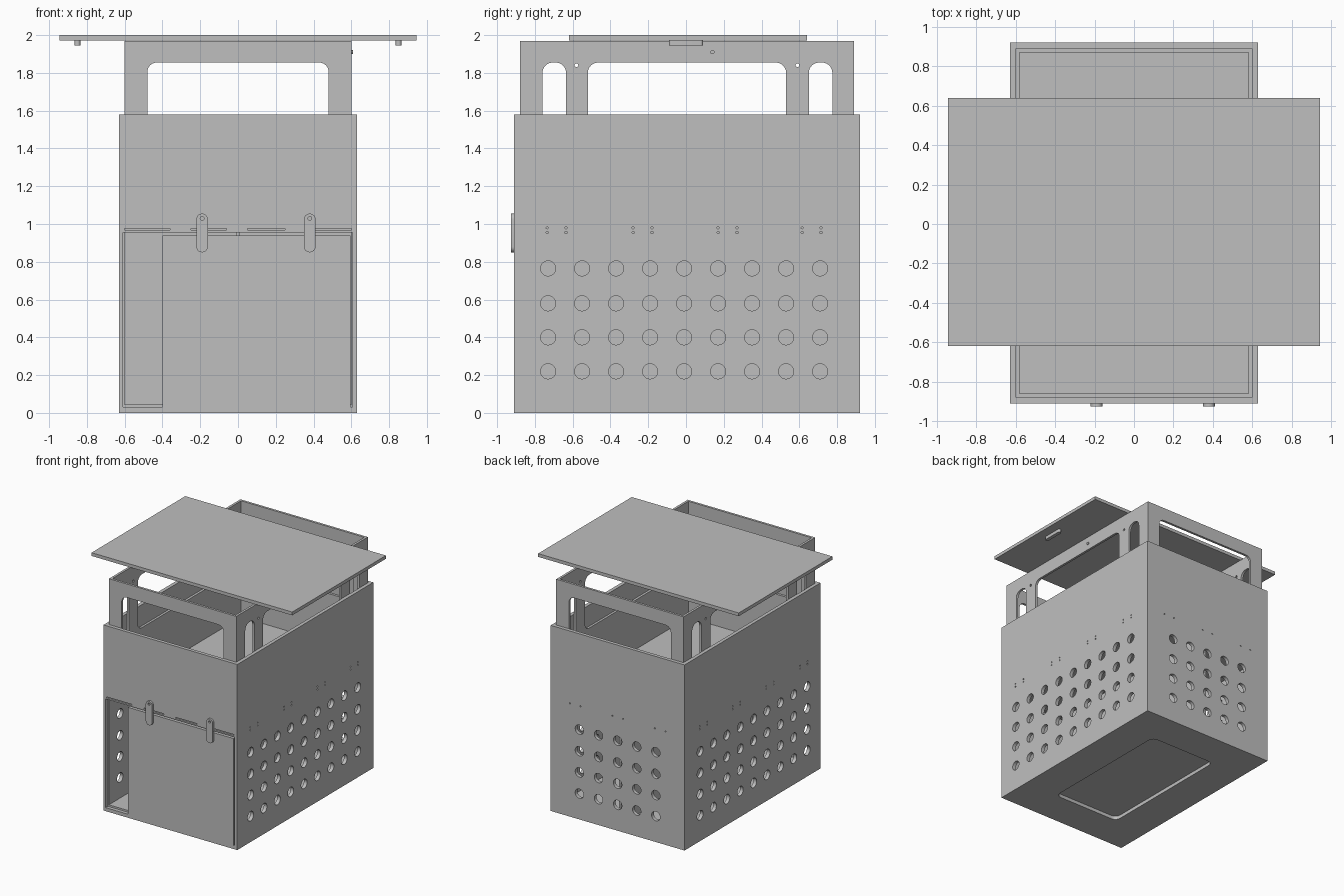
import bpy
from math import pi, cos, sin
from mathutils import Matrix, Vector

old = bpy.data.objects.get("Cube")
if old:
    bpy.data.objects.remove(old, do_unlink=True)

gray = bpy.data.materials.new("plain_gray")
gray.use_nodes = True
gray.diffuse_color = (0.52, 0.52, 0.52, 1)
gray.node_tree.nodes["Principled BSDF"].inputs["Base Color"].default_value = (0.52, 0.52, 0.52, 1)

# Directions of a sheet's width, height and thickness
PLANES = {"front": ("X", "Z", "Y"), "side": ("Y", "Z", "X"), "flat": ("X", "Y", "Z")}
AXIS = {"X": Vector((1, 0, 0)), "Y": Vector((0, 1, 0)), "Z": Vector((0, 0, 1))}


def rect(u0, u1, v0, v1, r=0.0, steps=6):
    """Rectangle outline, with rounded corners when r is set."""
    if r == 0:
        return [(u0, v0), (u1, v0), (u1, v1), (u0, v1)]
    pts = []
    corners = [(u1 - r, v1 - r), (u0 + r, v1 - r), (u0 + r, v0 + r), (u1 - r, v0 + r)]
    for i, (cu, cv) in enumerate(corners):
        for k in range(steps + 1):
            a = (i + k / steps) * pi / 2
            pts.append((cu + r * cos(a), cv + r * sin(a)))
    return pts


def circle(u, v, r, n=24):
    return [(u + r * cos(2 * pi * k / n), v + r * sin(2 * pi * k / n)) for k in range(n)]


def sheet(name, plane, d0, d1, loops):
    """Flat sheet cut from a profile; loops after the first are holes."""
    curve = bpy.data.curves.new(name, "CURVE")
    curve.dimensions = "2D"
    curve.fill_mode = "BOTH"
    curve.extrude = (d1 - d0) / 2
    for pts in loops:
        sp = curve.splines.new("POLY")
        sp.points.add(len(pts) - 1)
        for p, (u, v) in zip(sp.points, pts):
            p.co = (u, v, 0, 1)
        sp.use_cyclic_u = True
    tmp = bpy.data.objects.new(name + "_profile", curve)
    bpy.context.collection.objects.link(tmp)
    bpy.context.view_layer.update()
    graph = bpy.context.evaluated_depsgraph_get()
    mesh = bpy.data.meshes.new_from_object(tmp.evaluated_get(graph))
    bpy.data.objects.remove(tmp, do_unlink=True)

    u, v, w = (AXIS[a] for a in PLANES[plane])
    m = Matrix((u, v, w)).transposed().to_4x4()
    m.translation = w * (d0 + d1) / 2
    mesh.transform(m)
    if m.determinant() < 0:
        mesh.flip_normals()
    mesh.materials.clear()
    mesh.materials.append(gray)
    ob = bpy.data.objects.new(name, mesh)
    bpy.context.collection.objects.link(ob)
    bpy.ops.object.select_all(action="DESELECT")
    ob.select_set(True)
    bpy.context.view_layer.objects.active = ob
    bpy.ops.object.shade_smooth_by_angle()
    return ob


W, Y0, Y1, TOP, T = 0.63, -0.91, 0.92, 1.58, 0.03
ROWS = (0.22, 0.40, 0.58, 0.765)

# Outer box: side walls with vent holes and small joint holes
side_vents = [circle(-0.73 + 0.18 * i, z, 0.04) for i in range(9) for z in ROWS]
joint_holes = [circle(y, z, 0.006, 8) for z in (0.955, 0.98)
               for c in (-0.685, -0.23, 0.22, 0.665) for y in (c - 0.05, c + 0.05)]
for s, label in ((-1, "right"), (1, "left")):
    a, b = sorted((s * W, s * (W - T)))
    sheet(label + "_wall", "side", a, b,
          [rect(Y0 + T, Y1 - T, 0, TOP)] + side_vents + joint_holes)

# Back wall
back_vents = [circle(0.18 * i, z, 0.04) for i in range(-2, 3) for z in ROWS]
back_joints = [circle(c + d, 0.965, 0.006, 8) for c in (-0.4, 0, 0.4) for d in (-0.05, 0.05)]
sheet("back_wall", "front", Y1 - T, Y1, [rect(-W, W, 0, TOP)] + back_vents + back_joints)

# Front wall: doorway on one side, door separated by narrow gaps
doorway = [(-0.61, 0.03), (-0.40, 0.03), (-0.40, 0.94), (0.595, 0.94),
           (0.595, 0.03), (0.605, 0.03), (0.605, 0.955), (-0.61, 0.955)]
tab_slots = [rect(a, b, 0.967, 0.975)
             for a, b in ((-0.6, -0.36), (-0.25, -0.06), (0.05, 0.25), (0.38, 0.6))]
sheet("front_wall", "front", Y0, Y0 + T, [rect(-W, W, 0, TOP), doorway] + tab_slots)

# Turning latches over the door
for x, label in ((-0.19, "right"), (0.38, "left")):
    sheet(label + "_latch", "front", Y0 - 0.017, Y0,
          [rect(x - 0.03, x + 0.03, 0.85, 1.055, 0.029), circle(x, 1.03, 0.01, 12)])

# Base with rounded cutout, inner floor, shelf and divider
inner = rect(-W + T, W - T, Y0 + T, Y1 - T)
sheet("base", "flat", 0, T, [inner, rect(-0.315, 0.315, -0.60, 0.61, 0.05)])
sheet("inner_floor", "flat", T, T + 0.015, [inner])
sheet("shelf", "flat", 0.96, 0.98, [inner])
sheet("divider", "side", -0.01, 0.01, [rect(Y0 + T, Y1 - T, T + 0.015, 0.96)])

# Inner upper frame with rounded openings
FX, FY0, FY1, FZ, FT = 0.6, -0.88, 0.89, 1.97, 0.02
LOW, HIGH = 1.4, 1.855
side_windows = [rect(-0.76, -0.635, LOW, HIGH, 0.055),
                rect(-0.52, 0.53, LOW, HIGH, 0.055),
                rect(0.65, 0.775, LOW, HIGH, 0.055)]
bolt_holes = [circle(-0.58, 1.84, 0.01, 12), circle(0.59, 1.84, 0.01, 12)]
for s, label in ((-1, "right"), (1, "left")):
    a, b = sorted((s * FX, s * (FX - FT)))
    sheet(label + "_frame", "side", a, b,
          [rect(FY0 + FT, FY1 - FT, 0.98, FZ)] + side_windows + bolt_holes)
for y, label in ((FY0, "front"), (FY1 - FT, "back")):
    sheet(label + "_frame", "front", y, y + FT,
          [rect(-FX, FX, 0.98, FZ), rect(-0.48, 0.48, LOW, HIGH, 0.05)])
sheet("frame_knob", "side", FX, FX + 0.008, [circle(0.14, 1.91, 0.011, 12)])

# Table-like lid with a grip bar under each end
sheet("lid", "flat", 1.972, 2.0, [rect(-0.945, 0.945, -0.62, 0.64)])
for x, label in ((-0.85, "right"), (0.85, "left")):
    sheet(label + "_grip", "flat", 1.944, 1.972,
          [rect(x - 0.015, x + 0.015, -0.09, 0.09, 0.0145)])
